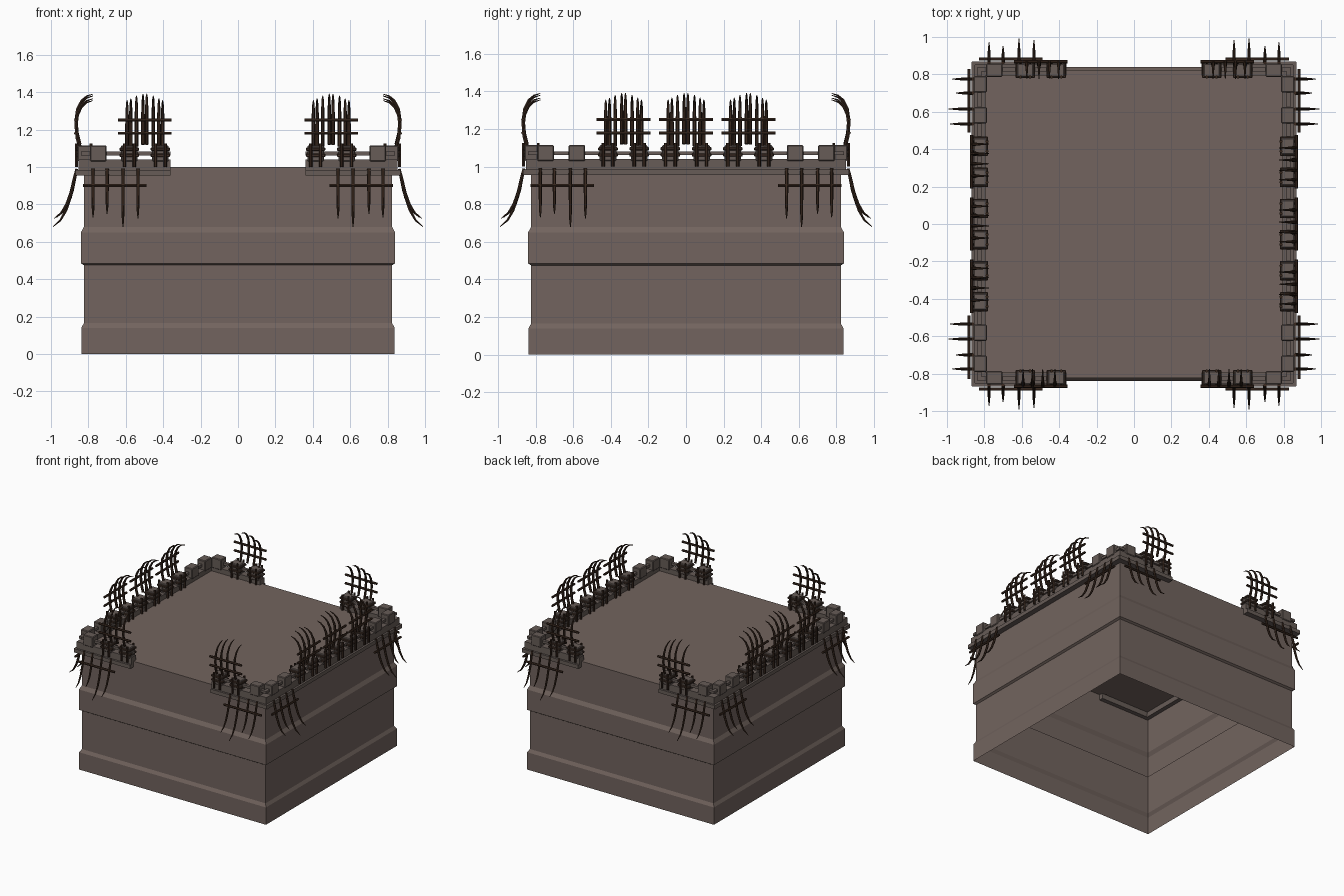
import bpy, bmesh, math
from mathutils import Vector, Matrix

if "Cube" in bpy.data.objects:
    bpy.data.objects.remove(bpy.data.objects["Cube"])


def material(name, rgb):
    m = bpy.data.materials.new(name)
    m.diffuse_color = (*rgb, 1)
    m.use_nodes = True
    m.node_tree.nodes["Principled BSDF"].inputs["Base Color"].default_value = m.diffuse_color
    return m


STONE = material("warm grey stone", (0.168, 0.127, 0.112))
BLOCK = material("parapet stone", (0.135, 0.107, 0.095))
WOOD = material("dark spike wood", (0.040, 0.021, 0.013))
ROPE = material("dark binding", (0.050, 0.029, 0.020))


def finish(bm, name, mat, turn=0.0):
    bmesh.ops.recalc_face_normals(bm, faces=bm.faces)
    bm.transform(Matrix.Rotation(turn, 4, 'Z'))
    me = bpy.data.meshes.new(name)
    bm.to_mesh(me)
    bm.free()
    me.materials.append(mat)
    ob = bpy.data.objects.new(name, me)
    bpy.context.collection.objects.link(ob)
    return ob


def box(bm, u0, u1, d0, d1, z0, z1, bevel=0.0):
    """Box in wall space: u along the wall, d outward (towards -y), z up."""
    c = Vector(((u0 + u1) / 2, -(d0 + d1) / 2, (z0 + z1) / 2))
    s = Matrix.Diagonal((u1 - u0, d1 - d0, z1 - z0, 1))
    vs = bmesh.ops.create_cube(bm, size=1, matrix=Matrix.Translation(c) @ s)["verts"]
    if bevel:
        es = list({e for v in vs for e in v.link_edges})
        bmesh.ops.bevel(bm, geom=es, offset=bevel, segments=1, affect='EDGES')


def tube(bm, pts, radii, sides=6):
    """Tapered tube through (u, d, z) points."""
    pts = [Vector((u, -d, z)) for u, d, z in pts]
    rings = []
    for i, p in enumerate(pts):
        t = (pts[min(i + 1, len(pts) - 1)] - pts[max(i - 1, 0)]).normalized()
        a = Vector((1, 0, 0)) if abs(t.x) < 0.8 else Vector((0, 1, 0))
        b = t.cross(a).normalized()
        a = b.cross(t)
        rings.append([bm.verts.new(p + radii[i] * (a * math.cos(k * math.tau / sides)
                      + b * math.sin(k * math.tau / sides))) for k in range(sides)])
    for r, q in zip(rings, rings[1:]):
        for k in range(sides):
            bm.faces.new((r[k], r[(k + 1) % sides], q[(k + 1) % sides], q[k]))
    bm.faces.new(rings[0])
    bm.faces.new(rings[-1])


# Body: open-bottomed square shell with two flared bands
bm = bmesh.new()
profile = [(0.838, 0), (0.838, 0.14), (0.824, 0.165), (0.824, 0.475),
           (0.840, 0.485), (0.840, 0.65), (0.824, 0.68), (0.824, 1.0)]
rings = [[bm.verts.new((sx * r, sy * r, z)) for sx, sy in ((-1, -1), (1, -1), (1, 1), (-1, 1))]
         for r, z in profile]
for r, q in zip(rings, rings[1:]):
    for k in range(4):
        bm.faces.new((r[k], r[(k + 1) % 4], q[(k + 1) % 4], q[k]))
bm.faces.new(rings[-1])
finish(bm, "tower_body", STONE)

# Curves of the claws as (outward, height fraction)
UP = [(0.845, 0.0), (0.860, 0.22), (0.866, 0.48), (0.858, 0.70), (0.836, 0.87), (0.808, 0.96), (0.775, 1.0)]
DOWN = [(0.862, 0.0), (0.880, 0.25), (0.895, 0.48), (0.920, 0.72), (0.950, 0.89), (0.990, 1.0)]
UP_R = [0.010, 0.010, 0.010, 0.009, 0.007, 0.005, 0.002]
DOWN_R = [0.009, 0.009, 0.009, 0.008, 0.006, 0.002]

SPACING = 0.166
for side, name in enumerate(("front", "right", "back", "left")):
    turn = side * math.pi / 2
    long_wall = side % 2 == 1
    runs = [(-0.865, 0.865)] if long_wall else [(-0.865, -0.36), (0.36, 0.865)]
    groups = (-2 * SPACING, 0, 2 * SPACING) if long_wall else (-0.498, 0.498)
    slots = [s * SPACING * (i + 0.5) for s in (-1, 1) for i in range(5)]
    slots = [u for u in slots if long_wall or abs(u) > 0.4]

    # Parapet: ledge, low wall, rail and merlons
    bm = bmesh.new()
    for u0, u1 in runs:
        box(bm, u0, u1, 0.79, 0.868, 0.955, 0.985)
        box(bm, max(u0, -0.85), min(u1, 0.85), 0.795, 0.852, 0.985, 1.04)
        box(bm, max(u0, -0.84), min(u1, 0.84), 0.815, 0.838, 1.062, 1.082)
    for u in slots:
        box(bm, u - 0.044, u + 0.044, 0.787, 0.858, 1.03, 1.115, 0.005)
    finish(bm, name + "_parapet", BLOCK, turn)

    # Bindings around the merlons that carry spikes
    bm = bmesh.new()
    for g in groups:
        for m in (g - SPACING / 2, g + SPACING / 2):
            for z in (1.062, 1.095):
                box(bm, m - 0.052, m + 0.052, 0.780, 0.866, z - 0.009, z + 0.009, 0.004)
    finish(bm, name + "_bindings", ROPE, turn)

    # Upright claw fences curling inward
    bm = bmesh.new()
    for g in groups:
        for off, low, top in ((-0.095, 1.10, 1.355), (-0.045, 1.11, 1.38),
                              (0.010, 1.12, 1.39), (0.075, 1.10, 1.365)):
            tube(bm, [(g + off, d, low + f * (top - low)) for d, f in UP], UP_R)
        for z in (1.18, 1.25):
            tube(bm, [(g - 0.143, 0.868, z), (g + 0.143, 0.868, z)], [0.009, 0.009])
        for m in (g - SPACING / 2, g + SPACING / 2):
            for o in (-0.026, 0.026):
                for d in (0.864, 0.786):
                    tube(bm, [(m + o, d, 1.0), (m + o, d, 1.125)], [0.009, 0.009])
    finish(bm, name + "_upper_claws", WOOD, turn)

    # Hanging claws curling outward near both corners
    bm = bmesh.new()
    for s in (-1, 1):
        for u, tip, reach in ((0.775, 0.73, 0.85), (0.70, 0.75, 0.7), (0.615, 0.68, 1.0), (0.535, 0.725, 0.95)):
            tube(bm, [(s * u, 0.862 + (d - 0.862) * reach, 0.99 + f * (tip - 0.99)) for d, f in DOWN], DOWN_R)
        tube(bm, [(s * 0.49, 0.882, 0.90), (s * 0.828, 0.882, 0.90)], [0.009, 0.009])
    finish(bm, name + "_hanging_claws", WOOD, turn)
